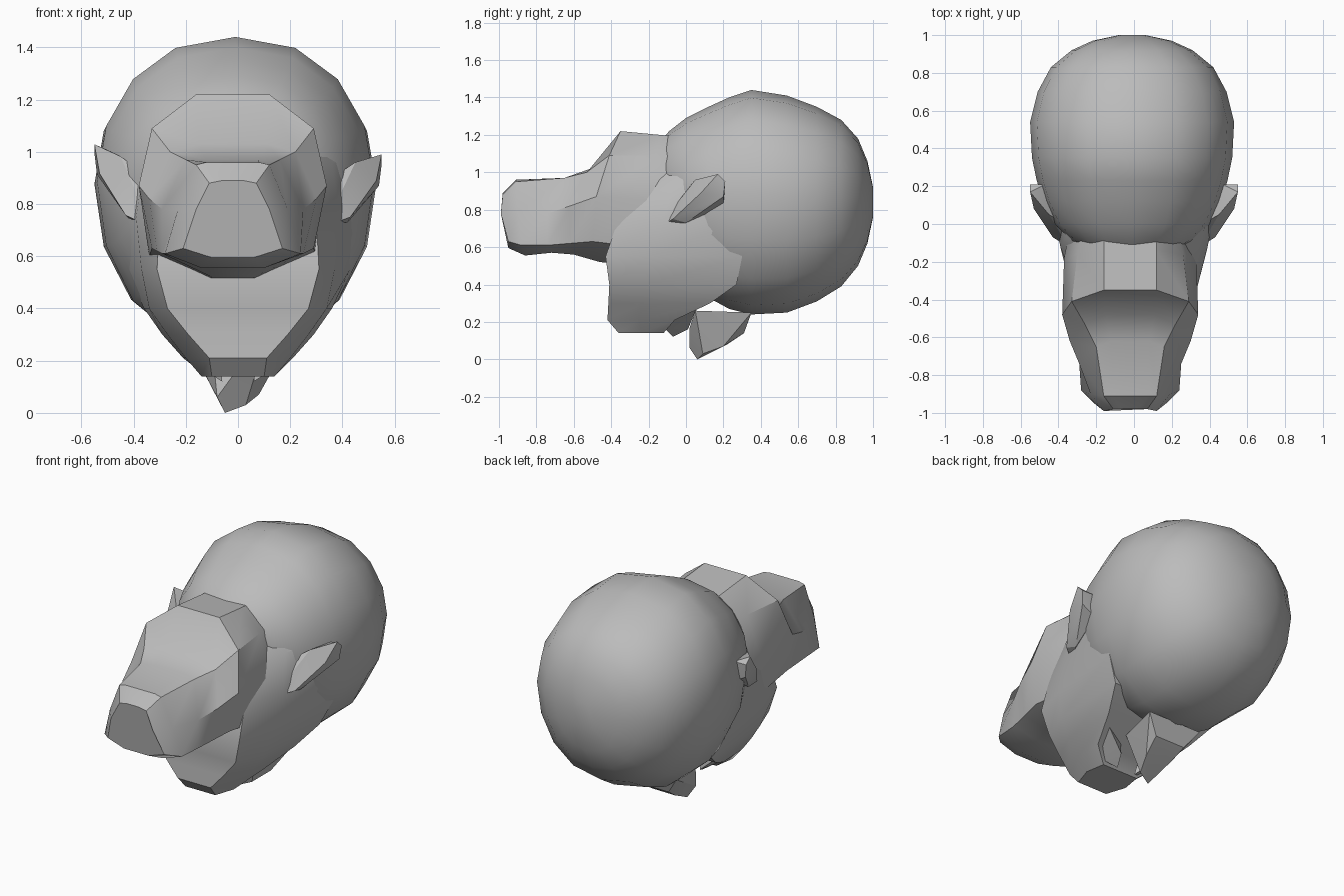
import bpy, bmesh, math

cube = bpy.data.objects.get("Cube")
if cube:
    bpy.data.objects.remove(cube, do_unlink=True)

grey = bpy.data.materials.new("plain grey")
grey.use_nodes = True
COLOUR = (0.5, 0.5, 0.5, 1)
grey.diffuse_color = COLOUR
grey.node_tree.nodes["Principled BSDF"].inputs["Base Color"].default_value = COLOUR


def finish(name, bm, angle):
    """Turn a bmesh into a shaded, coloured object."""
    bmesh.ops.recalc_face_normals(bm, faces=bm.faces)
    mesh = bpy.data.meshes.new(name)
    bm.to_mesh(mesh)
    bm.free()
    mesh.materials.append(grey)
    obj = bpy.data.objects.new(name, mesh)
    bpy.context.collection.objects.link(obj)
    bpy.ops.object.select_all(action='DESELECT')
    obj.select_set(True)
    bpy.context.view_layer.objects.active = obj
    bpy.ops.object.shade_smooth_by_angle(angle=math.radians(angle))
    return obj


def loft(name, rings, angle):
    """Skin a row of closed rings and cap both ends."""
    bm = bmesh.new()
    loops = [[bm.verts.new(p) for p in ring] for ring in rings]
    for a, b in zip(loops, loops[1:]):
        for i in range(len(a)):
            j = (i + 1) % len(a)
            bm.faces.new((a[i], a[j], b[j], b[i]))
    bm.faces.new(loops[0])
    bm.faces.new(loops[-1])
    return finish(name, bm, angle)


def hull(name, points, angle=25):
    """Faceted solid around a few points."""
    bm = bmesh.new()
    verts = [bm.verts.new(p) for p in points]
    result = bmesh.ops.convex_hull(bm, input=verts)
    spare = {v for v in result["geom_interior"] if isinstance(v, bmesh.types.BMVert)}
    bmesh.ops.delete(bm, geom=list(spare), context='VERTS')
    return finish(name, bm, angle)


def mirrored(half):
    """Close a half ring across x = 0."""
    return half + [(-x, y, z) for x, y, z in reversed(half)]


# Cranium: egg-shaped slices from brow to back (y, half width, bottom, top)
slices = [(-.15, .2, .8, 1.15), (-.09, .32, .6, 1.22), (.0, .41, .45, 1.29),
          (.12, .47, .33, 1.35), (.23, .505, .27, 1.4), (.35, .53, .24, 1.44),
          (.54, .54, .25, 1.41), (.7, .5, .31, 1.35), (.83, .43, .39, 1.28),
          (.92, .32, .5, 1.18), (.97, .21, .62, 1.06), (1, .07, .76, .92)]
SIDES = 16


def egg_ring(y, width, bottom, top):
    middle = bottom + (top - bottom) * .54
    ring = []
    for i in range(SIDES):
        a = math.tau * i / SIDES
        c, s = math.cos(a), math.sin(a)
        x = math.copysign(abs(c) ** .87, c) * width
        reach = top - middle if s > 0 else middle - bottom
        ring.append((x - .01, y, middle + s * reach))
    return ring


loft("cranium", [egg_ring(*s) for s in slices], 35)

# Face and jaw: stacked outlines (z, front x, front y, cheek x, cheek y, rear x, rear y)
levels = [(.14, .1, -.36, .14, -.24, .12, -.12),
          (.21, .11, -.42, .2, -.25, .21, -.06),
          (.3, .19, -.415, .27, -.24, .29, .13),
          (.4, .27, -.41, .34, -.22, .36, .27),
          (.55, .31, -.43, .37, -.2, .43, .3),
          (.75, .3, -.36, .39, -.12, .47, .3),
          (.96, .24, -.2, .36, -.06, .45, .2),
          (1.08, .18, -.1, .25, .02, .3, .2)]
loft("face_and_jaw", [mirrored([(a, b, z), (c, d, z), (e, f, z)])
                      for z, a, b, c, d, e, f in levels], 35)

# Brow and snout: half sections running from forehead to nose tip
sections = [
    [(.14, -.04, 1.19), (.25, -.04, 1.08), (.32, -.02, .85), (.3, -.1, .6), (.1, -.1, .5)],
    [(.14, -.14, 1.2), (.28, -.16, 1.09), (.35, -.18, .85), (.32, -.25, .6), (.1, -.25, .5)],
    [(.14, -.35, 1.22), (.31, -.41, 1.09), (.36, -.48, .87), (.31, -.5, .63), (.08, -.46, .52)],
    [(.13, -.48, 1.03), (.24, -.53, 1.0), (.32, -.62, .82), (.29, -.62, .62), (.09, -.6, .56)],
    [(.1, -.62, .97), (.18, -.65, .97), (.27, -.74, .78), (.27, -.74, .61), (.1, -.72, .57)],
    [(.1, -.91, .96), (.14, -.91, .95), (.21, -.9, .78), (.26, -.88, .61), (.12, -.86, .555)],
    [(.04, -.98, .89), (.09, -.98, .88), (.14, -.99, .78), (.19, -.95, .63), (.08, -.95, .595)],
]
snout = loft("brow_and_snout", [mirrored(s) for s in sections], 36)
snout.location.x = -.02

# Ears: swept-back wedges, the right one a little higher
ear = [(.35, -.12, .72), (.36, -.1, .77), (.36, 0, .9), (.45, .05, .96),
       (.55, .17, .99), (.55, .21, .95), (.54, .2, .87), (.42, 0, .73),
       (.43, -.07, .75), (.53, .08, .89), (.45, .2, .82), (.47, .21, .95)]
hull("left_ear", ear)
hull("right_ear", [(-x, y, z + .04 * (y + .12) / .3) for x, y, z in ear])

# Throat: pointed stub under the jaw
hull("throat_stub", [(-.05, .06, 0), (.03, .09, .03), (-.08, .02, .06), (0, .02, .17),
                     (.08, .2, .07), (-.08, .22, .08), (.1, .31, .14), (-.1, .31, .14),
                     (.18, .35, .25), (-.18, .35, .25), (.1, .05, .26), (-.1, .05, .26)])

# Small fold on each side between jaw and throat
for name, side in (("left_jaw_fold", 1), ("right_jaw_fold", -1)):
    hull(name, [(side * x, y, z) for x, y, z in
                [(.06, -.07, .12), (.14, -.12, .17), (.1, .01, .16),
                 (.22, -.08, .26), (.24, .06, .28), (.08, -.02, .28)]])
